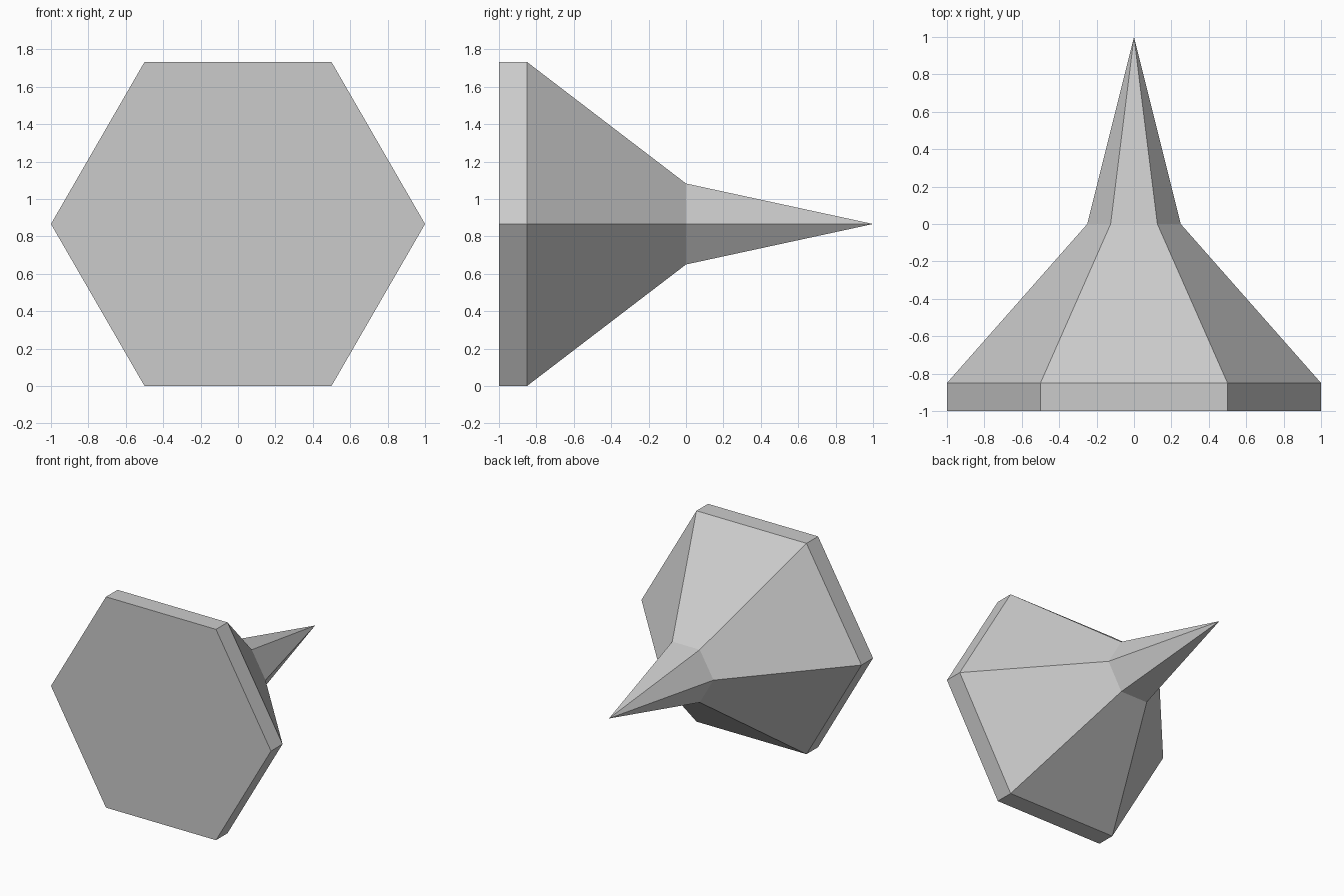
import bpy, bmesh, math

if "Cube" in bpy.data.objects:
    bpy.data.objects.remove(bpy.data.objects["Cube"])

CENTER_Z = math.sqrt(3) / 2
SIDES = 6

grey = bpy.data.materials.new("light grey")
grey.diffuse_color = (0.6, 0.6, 0.6, 1)
grey.use_nodes = True
grey.node_tree.nodes["Principled BSDF"].inputs["Base Color"].default_value = grey.diffuse_color


def hex_ring(bm, radius, y):
    """Hexagon in the XZ plane with corners on the left and right."""
    return [bm.verts.new((radius * math.cos(i * math.tau / SIDES), y,
                          CENTER_Z + radius * math.sin(i * math.tau / SIDES)))
            for i in range(SIDES)]


bm = bmesh.new()
# Plate front, plate back and neck of the spike
rings = [hex_ring(bm, r, y) for r, y in ((1, -1), (1, -0.85), (0.25, 0))]
tip = bm.verts.new((0, 1, CENTER_Z))

bm.faces.new(rings[0])
for i in range(SIDES):
    j = (i + 1) % SIDES
    # Plate rim and flared base
    for a, b in zip(rings, rings[1:]):
        bm.faces.new((a[i], a[j], b[j], b[i]))
    # Pointed spike
    bm.faces.new((rings[-1][i], rings[-1][j], tip))
bmesh.ops.recalc_face_normals(bm, faces=bm.faces)

mesh = bpy.data.meshes.new("hexagonal_spike")
bm.to_mesh(mesh)
bm.free()
mesh.materials.append(grey)
spike = bpy.data.objects.new("hexagonal_spike", mesh)
bpy.context.collection.objects.link(spike)
